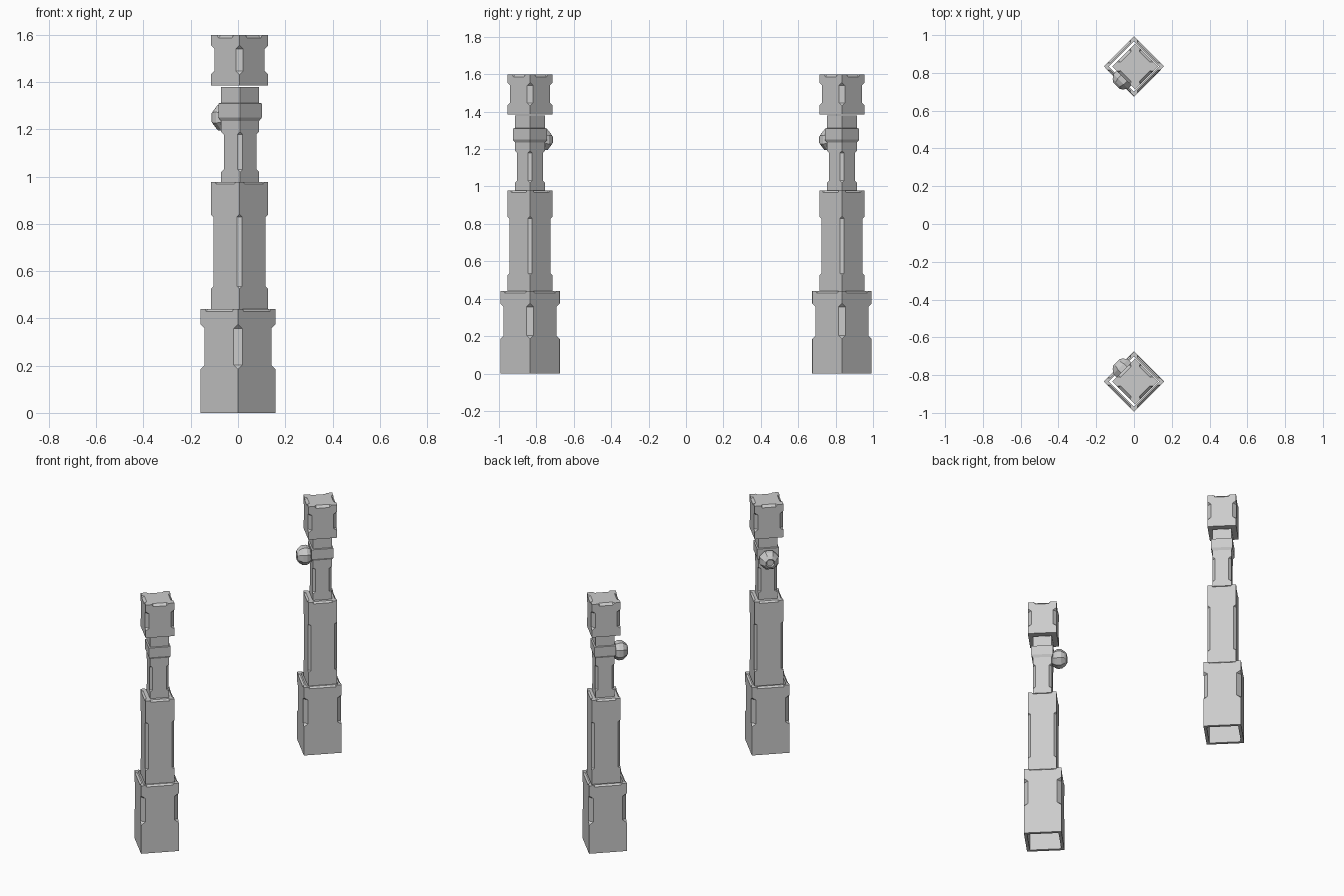
import bpy, bmesh
from math import pi, cos, sin
from mathutils import Matrix, Vector

if "Cube" in bpy.data.objects:
    bpy.data.objects.remove(bpy.data.objects["Cube"])

POST_Y = 0.834          # posts stand at +/- this distance
S = 2 ** -0.5


def make_object(name, bm):
    bmesh.ops.recalc_face_normals(bm, faces=bm.faces)
    me = bpy.data.meshes.new(name)
    bm.to_mesh(me)
    bm.free()
    ob = bpy.data.objects.new(name, me)
    bpy.context.collection.objects.link(ob)
    return ob


def add_box(bm, half, z0, z1):
    m = Matrix.Translation((0, 0, (z0 + z1) / 2)) @ Matrix.Diagonal((2 * half, 2 * half, z1 - z0, 1))
    bmesh.ops.create_cube(bm, size=1, matrix=m)


def add_notch(bm, mid, n, t, half_len, d, width=0.05):
    """Tapered wedge that chamfers the middle of one box edge."""
    mid, n, t = Vector(mid), Vector(n).normalized(), Vector(t)
    w = n.cross(t) * width
    e = 0.02
    prof = [(-d, half_len - d), (e, half_len + e), (e, -half_len - e), (-d, -half_len + d)]
    a = [bm.verts.new(mid + n * u + t * v + w) for u, v in prof]
    b = [bm.verts.new(mid + n * u + t * v - w) for u, v in prof]
    bm.faces.new(a)
    bm.faces.new(b[::-1])
    for i in range(4):
        j = (i + 1) % 4
        bm.faces.new((a[j], a[i], b[i], b[j]))


def cut(ob, bm):
    cutter = make_object("cutter", bm)
    cutter.hide_render = True
    mod = ob.modifiers.new("cut", 'BOOLEAN')
    mod.operation = 'DIFFERENCE'
    mod.solver = 'EXACT'
    mod.object = cutter
    dg = bpy.context.evaluated_depsgraph_get()
    me = bpy.data.meshes.new_from_object(ob.evaluated_get(dg))
    ob.modifiers.clear()
    ob.data = me
    bpy.data.objects.remove(cutter)


def place(ob, cx):
    """Turn the part 45 degrees, move it to the rear post and mirror it to the front."""
    ob.data.transform(Matrix.Translation((cx, POST_Y, 0)) @ Matrix.Rotation(pi / 4, 4, 'Z'))
    mod = ob.modifiers.new("front_post", 'MIRROR')
    mod.use_axis = (False, True, False)
    mod.use_mirror_merge = False


def block(name, cx, radius, z0, z1, side, top=None, hollow=None):
    """Square block; side=(z0,z1,depth) corner notches, top=(half_len,depth) rim notches."""
    h = radius * S
    bm = bmesh.new()
    add_box(bm, h, z0, z1)
    ob = make_object(name, bm)
    if hollow:
        bm = bmesh.new()
        add_box(bm, hollow * S, z0 - 0.1, z1 + 0.1)
        cut(ob, bm)
    bm = bmesh.new()
    if side:
        a, b, d = side
        for sx in (-1, 1):
            for sy in (-1, 1):
                add_notch(bm, (sx * h, sy * h, (a + b) / 2), (sx, sy, 0), (0, 0, 1), (b - a) / 2, d)
    if top:
        half_len, d = top
        for x, y in ((1, 0), (-1, 0), (0, 1), (0, -1)):
            add_notch(bm, (x * h, y * h, z1), (x, y, 1), (-y, x, 0), half_len, d, 0.03)
    if side or top:
        cut(ob, bm)
    else:
        bm.free()
    place(ob, cx)
    return ob


# Stacked post sections
block("base_sleeve", 0.0, 0.159, 0.0, 0.44, (0.185, 0.375, 0.018), (0.085, 0.007), hollow=0.133)
block("lower_column", 0.0065, 0.1215, 0.43, 0.978, (0.525, 0.84, 0.011), (0.062, 0.007))
block("neck", 0.009, 0.080, 0.97, 1.38, (1.02, 1.19, 0.011))
block("top_block", 0.0065, 0.1215, 1.386, 1.6, (1.432, 1.556, 0.015), (0.05, 0.010))

# Collar around the neck, tapered at its lower edge
bm = bmesh.new()
rings = []
for r, z in ((0.080, 1.235), (0.092, 1.25), (0.092, 1.31), (0.080, 1.312)):
    h = r * S
    rings.append([bm.verts.new((x * h, y * h, z)) for x, y in ((1, 1), (-1, 1), (-1, -1), (1, -1))])
for lo, hi in zip(rings, rings[1:]):
    for i in range(4):
        j = (i + 1) % 4
        bm.faces.new((lo[i], lo[j], hi[j], hi[i]))
bm.faces.new(rings[0][::-1])
bm.faces.new(rings[-1])
place(make_object("neck_collar", bm), 0.009)

# Faceted lamp knob on the neck; local -x becomes the outward diagonal
bm = bmesh.new()
N = 8
rings = []
for dist, r in ((0.050, 0.036), (0.072, 0.053), (0.088, 0.060), (0.112, 0.058),
                (0.133, 0.043), (0.144, 0.027), (0.139, 0.021)):
    rings.append([bm.verts.new((-dist, r * cos(2 * pi * (i + 0.5) / N), 1.25 + r * sin(2 * pi * (i + 0.5) / N)))
                  for i in range(N)])
for lo, hi in zip(rings, rings[1:]):
    for i in range(N):
        j = (i + 1) % N
        bm.faces.new((lo[i], lo[j], hi[j], hi[i]))
bm.faces.new(rings[0][::-1])
bm.faces.new(rings[-1])
place(make_object("lamp_knob", bm), 0.009)
